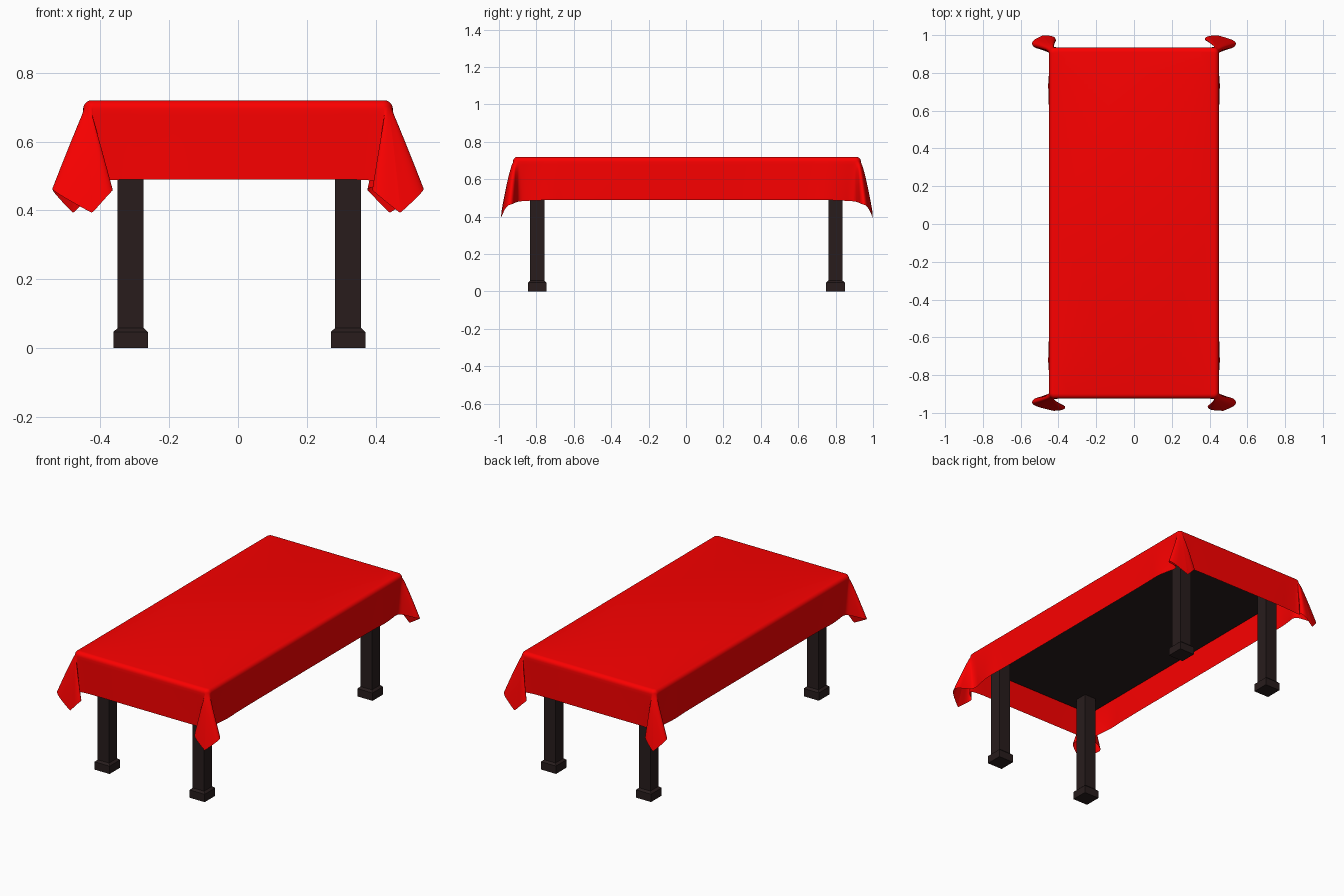
import bpy, bmesh
from math import sin, cos, pi, radians

if "Cube" in bpy.data.objects:
    bpy.data.objects.remove(bpy.data.objects["Cube"])

def material(name, rgb):
    m = bpy.data.materials.new(name)
    m.diffuse_color = (*rgb, 1)
    m.use_nodes = True
    m.node_tree.nodes["Principled BSDF"].inputs["Base Color"].default_value = m.diffuse_color
    return m

wood = material("dark_wood", (0.021, 0.012, 0.012))
red = material("red_cloth", (0.97, 0.0, 0.0))

def make(name, bm, mat, loc=(0, 0, 0)):
    bmesh.ops.recalc_face_normals(bm, faces=bm.faces)
    me = bpy.data.meshes.new(name)
    bm.to_mesh(me)
    bm.free()
    ob = bpy.data.objects.new(name, me)
    bpy.context.collection.objects.link(ob)
    ob.location = loc
    me.materials.append(mat)
    return ob

# Legs: square post with a chamfered foot block
def leg(name, x, y):
    bm = bmesh.new()
    rings = []
    for h, z in ((0.05, 0), (0.05, 0.047), (0.038, 0.058), (0.038, 0.66)):
        rings.append([bm.verts.new((h * a, h * b, z))
                      for a, b in ((-1, -1), (1, -1), (1, 1), (-1, 1))])
    for lo, hi in zip(rings, rings[1:]):
        for i in range(4):
            j = (i + 1) % 4
            bm.faces.new((lo[i], lo[j], hi[j], hi[i]))
    bm.faces.new(rings[0])
    bm.faces.new(rings[-1])
    make(name, bm, wood, (x, y, 0))

for sy, fb in ((-1, "front"), (1, "back")):
    for sx, lr in ((-1, "left"), (1, "right")):
        leg(f"{fb}_{lr}_leg", sx * 0.316 + 0.004, sy * 0.797 + 0.002)

# Table top slab under the cloth
bm = bmesh.new()
bmesh.ops.create_cube(bm, size=1)
for v in bm.verts:
    v.co = (v.co.x * 0.87, v.co.y * 1.83, v.co.z * 0.06 + 0.68)
make("table_top", bm, wood, (0, 0.005, 0))

# Tablecloth: four quarters lofted from the rounded table edge to a folded hem
CX, CY = 0.42, 0.90

def mix(p, q, t):
    return tuple(u + (v - u) * t for u, v in zip(p, q))

def quarter(bm, sx, sy, tip, fold):
    # hem x, y, z and direction (degrees) in which the column leaves the edge
    hem = [
        (0.450, 0.000, 0.490, 0), (0.450, 0.640, 0.490, 0), (0.456, 0.740, 0.489, 0),
        (0.446, 0.820, 0.486, 0), (0.432, 0.895, 0.482, 0),
        (0.480, 0.915, 0.476, 15),
        (0.538, 0.932, 0.468, 30), (0.541, 0.965, 0.458, 40),
        (tip, 0.994, 0.394, 50), (tip - 0.006, 0.994, 0.394, 52),
        (fold + 0.015, 0.990, 0.450, 64), (fold, 0.968, 0.464, 72),
        (0.425, 0.948, 0.474, 82), (0.440, 0.932, 0.482, 86),
        (0.370, 0.928, 0.489, 90), (0.280, 0.930, 0.490, 90), (0.000, 0.930, 0.490, 90),
    ]
    cols = []
    for x, y, z, a in hem:
        cx = min(x, CX) if a == 90 else CX
        cy = min(y, CY) if a == 0 else CY
        cols.append((x, y, z, cx, cy, radians(a)))
    for _ in range(3):  # corner-cutting smooths the folds
        out = [cols[0]]
        for p, q in zip(cols, cols[1:]):
            out += [mix(p, q, 0.25), mix(p, q, 0.75)]
        cols = out + [cols[-1]]
    grid = []
    for k, (x, y, z, cx, cy, a) in enumerate(cols):
        line = []
        for i in range(6):  # rounded table edge
            t = i / 5 * pi / 2
            r = 0.005 + 0.025 * sin(t)
            line.append((cx + r * cos(a), cy + r * sin(a), 0.695 + 0.025 * cos(t)))
        ax, ay, az = line[-1]
        for i in range(1, 13):  # hanging part, bulging a little
            t = i / 12
            line.append((ax + (x - ax) * t ** 0.95, ay + (y - ay) * t ** 0.72,
                         az + (z - az) * t))
        fx = 0 if k == len(cols) - 1 else sx  # end columns lie on the centre lines
        fy = 0 if k == 0 else sy
        grid.append([bm.verts.new((px * fx, py * fy, pz)) for px, py, pz in line])
    for a, b in zip(grid, grid[1:]):
        for i in range(len(a) - 1):
            bm.faces.new((a[i], a[i + 1], b[i + 1], b[i]))
    bm.faces.new([bm.verts.new((0, 0, 0.72))] + [c[0] for c in grid])

bm = bmesh.new()
quarter(bm, 1, -1, 0.474, 0.385)
quarter(bm, -1, -1, 0.428, 0.358)
quarter(bm, 1, 1, 0.444, 0.370)
quarter(bm, -1, 1, 0.482, 0.410)
bmesh.ops.remove_doubles(bm, verts=bm.verts, dist=0.00005)
cloth = make("tablecloth", bm, red, (0, 0.005, 0))
bpy.context.view_layer.objects.active = cloth
cloth.select_set(True)
bpy.ops.object.shade_smooth_by_angle(angle=radians(50))
